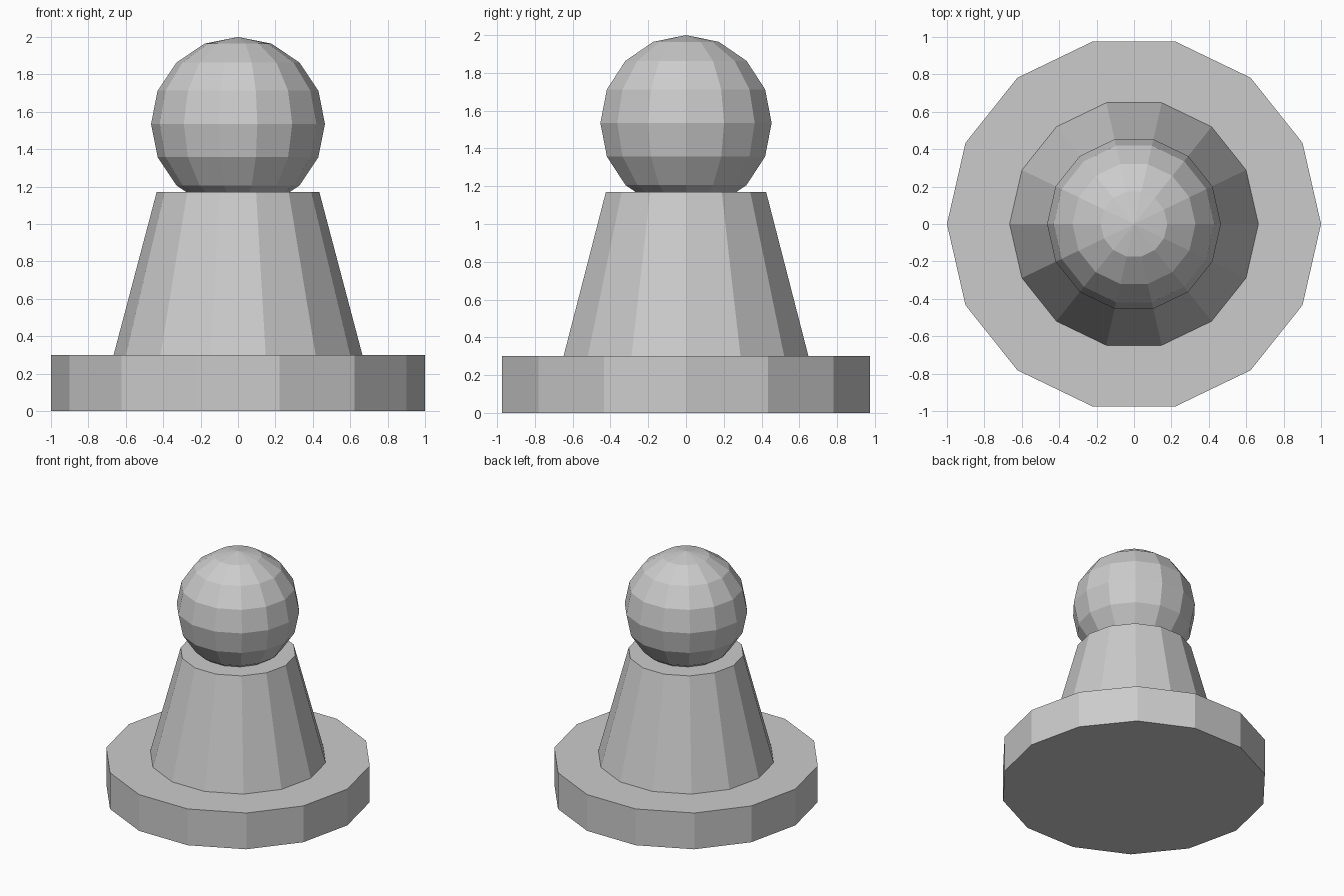
import bpy, bmesh
from math import sin, cos, pi

if "Cube" in bpy.data.objects:
    bpy.data.objects.remove(bpy.data.objects["Cube"])

SIDES = 14


def lathe(name, profile):
    """Revolve (radius, z) points, listed bottom to top, into a closed flat-shaded solid."""
    bm = bmesh.new()
    rings = []
    for r, z in profile:
        if r < 1e-5:
            rings.append([bm.verts.new((0, 0, z))])
        else:
            rings.append([bm.verts.new((r * cos(2 * pi * i / SIDES), r * sin(2 * pi * i / SIDES), z))
                          for i in range(SIDES)])
    for a, b in zip(rings, rings[1:]):
        for i in range(SIDES):
            j = (i + 1) % SIDES
            if len(a) == 1:
                bm.faces.new((a[0], b[j], b[i]))
            elif len(b) == 1:
                bm.faces.new((a[i], a[j], b[0]))
            else:
                bm.faces.new((a[i], a[j], b[j], b[i]))
    # End caps
    if len(rings[0]) > 1:
        bm.faces.new(rings[0][::-1])
    if len(rings[-1]) > 1:
        bm.faces.new(rings[-1])
    mesh = bpy.data.meshes.new(name)
    bm.to_mesh(mesh)
    bm.free()
    obj = bpy.data.objects.new(name, mesh)
    bpy.context.collection.objects.link(obj)
    return obj


# Round foot plate
lathe("base", [(1.0, 0.0), (1.0, 0.3)])

# Tapered body
lathe("body", [(0.665, 0.3), (0.435, 1.17)])

# Ball head, partly sunk into the body
R, RINGS = 0.465, 8
lathe("head", [(R * sin(pi * k / RINGS), 2.0 - R - R * cos(pi * k / RINGS)) for k in range(RINGS + 1)])
